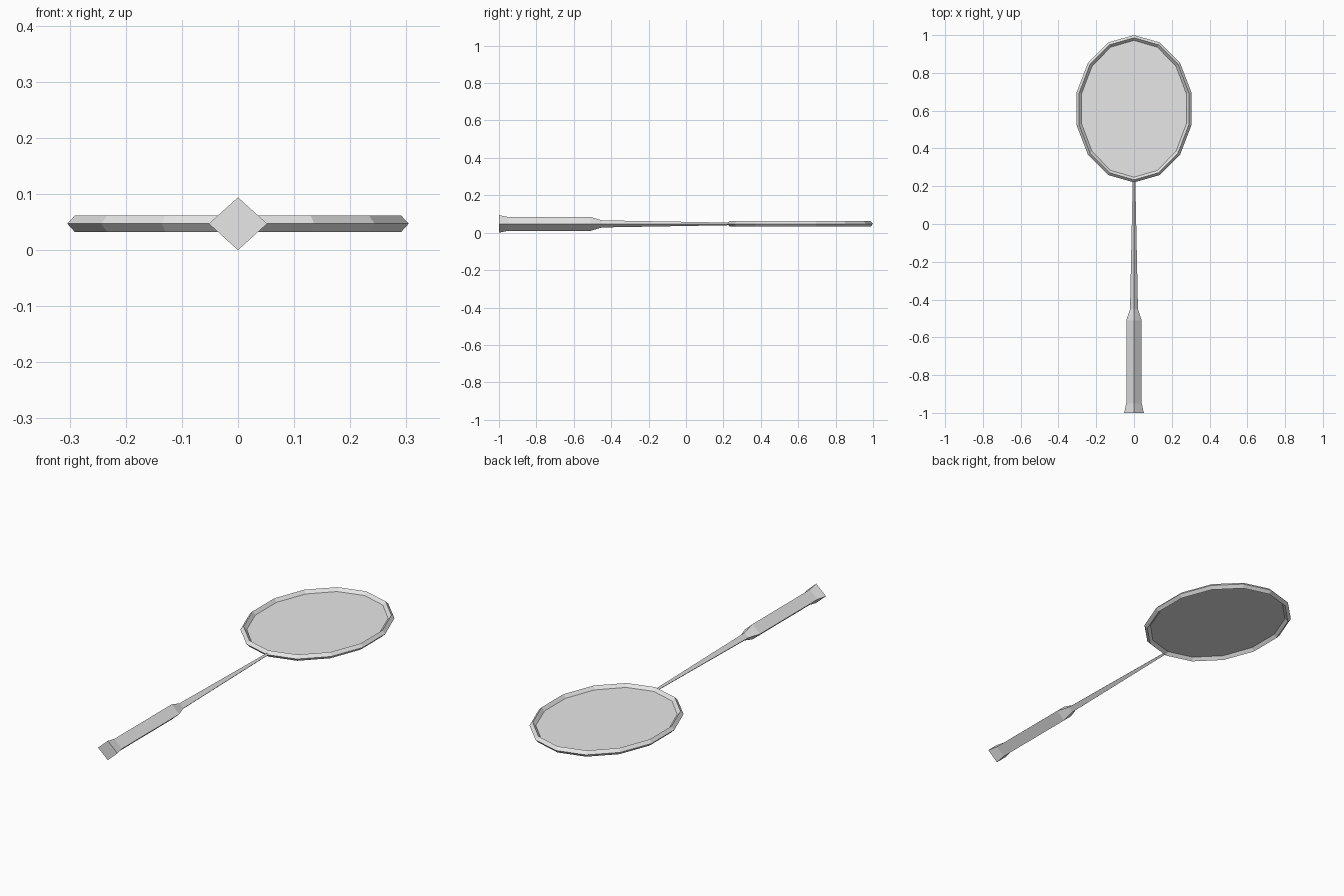
import bpy, bmesh
from math import sin, cos, pi

cube = bpy.data.objects.get("Cube")
if cube:
    bpy.data.objects.remove(cube)

MID = 0.047          # height of the racket's middle plane
HEAD_Y = 0.61        # centre of the oval head
SIDES = 14

grey = bpy.data.materials.new("light_grey")
grey.use_nodes = True
colour = (0.8, 0.8, 0.8, 1)
grey.diffuse_color = colour
grey.node_tree.nodes["Principled BSDF"].inputs["Base Color"].default_value = colour


def finish(name, bm, recalc=True):
    if recalc:
        bmesh.ops.recalc_face_normals(bm, faces=bm.faces)
    mesh = bpy.data.meshes.new(name)
    bm.to_mesh(mesh)
    bm.free()
    mesh.materials.append(grey)
    obj = bpy.data.objects.new(name, mesh)
    bpy.context.collection.objects.link(obj)
    return obj


def oval(bm, rx, ry, z):
    """Ring of vertices around the head, with one vertex at the tip."""
    angles = [2 * pi * i / SIDES for i in range(SIDES)]
    return [bm.verts.new((-rx * sin(a), HEAD_Y + ry * cos(a), z)) for a in angles]


def bridge(bm, a, b):
    n = len(a)
    for i in range(n):
        j = (i + 1) % n
        bm.faces.new((a[i], a[j], b[j], b[i]))


# Head frame: oval hoop with a diamond section
bm = bmesh.new()
section = [(0.014, 0), (0, 0.015), (-0.014, 0), (0, -0.015)]
rings = [oval(bm, 0.298 + r, 0.376 + r, MID + z) for r, z in section]
for k in range(4):
    bridge(bm, rings[k], rings[(k + 1) % 4])
finish("head_frame", bm)

# String bed: one flat sheet across the hoop
bm = bmesh.new()
bm.faces.new(oval(bm, 0.286, 0.364, MID))
finish("string_bed", bm, recalc=False)


def diamond_loft(name, stations):
    """Loft diamond sections given as (y, half width, half height)."""
    bm = bmesh.new()
    loops = []
    for y, w, h in stations:
        corners = [(w, 0), (0, h), (-w, 0), (0, -h)]
        loops.append([bm.verts.new((x, y, MID + z)) for x, z in corners])
    for a, b in zip(loops, loops[1:]):
        bridge(bm, a, b)
    bm.faces.new(loops[0])
    bm.faces.new(loops[-1])
    return finish(name, bm)


# Handle: flared butt, grip, tapered collar and slim shaft
diamond_loft("handle", [
    (-1.0, 0.052, 0.047),
    (-0.95, 0.041, 0.037),
    (-0.51, 0.041, 0.037),
    (-0.45, 0.021, 0.019),
    (0.23, 0.007, 0.007),
])
